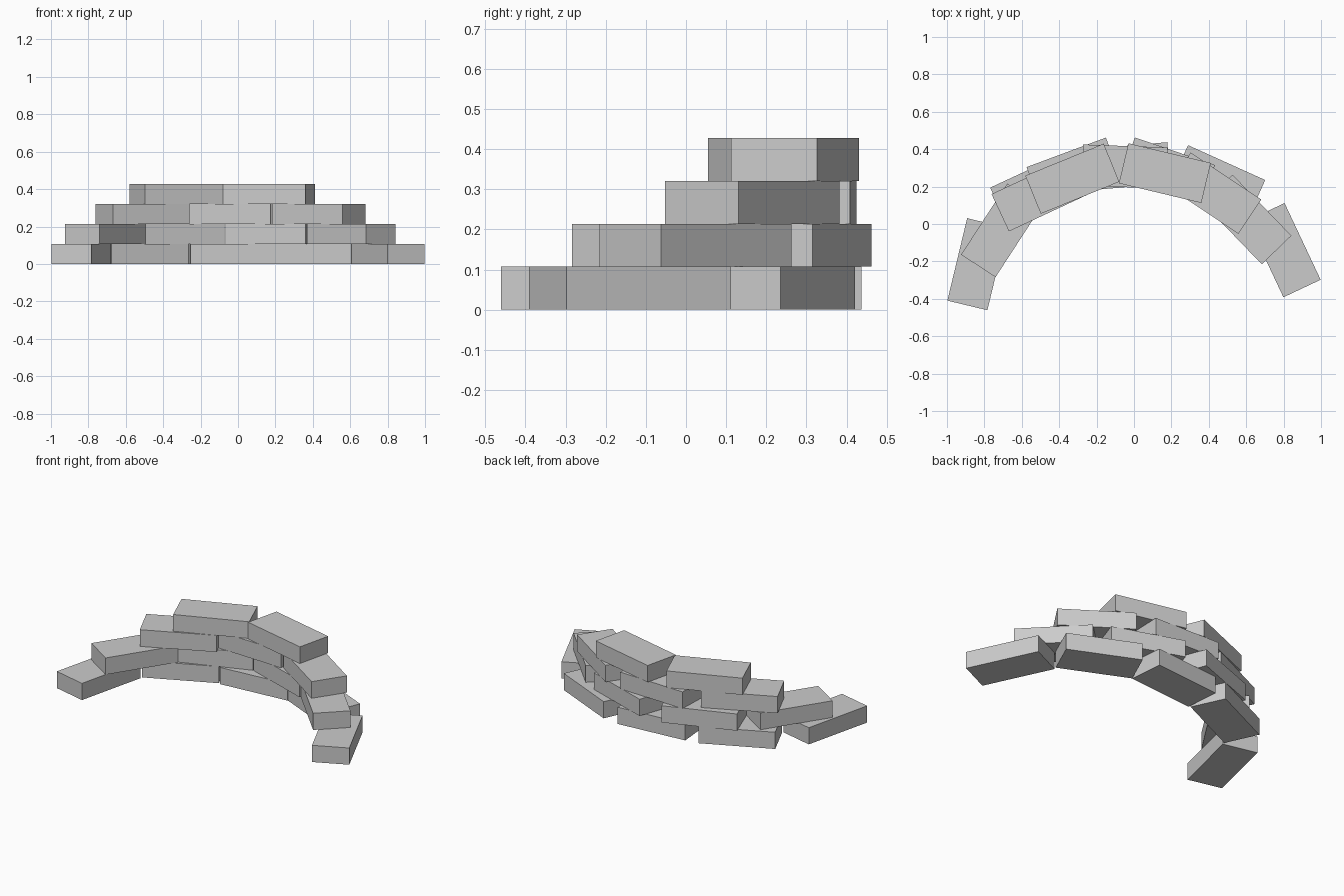
import bpy
from math import radians

LENGTH, WIDTH, HEIGHT = 0.453, 0.22, 0.107

# Each course, bottom to top: brick centre x, centre y, turn in degrees
courses = [
    [(-0.838, -0.215, 76.5), (-0.517, 0.190, 24.9), (-0.038, 0.308, 5),
     (0.450, 0.228, -24.3), (0.802, -0.140, -64.8)],
    [(-0.709, -0.034, 57), (-0.324, 0.280, 20.4),
     (0.183, 0.285, -19), (0.605, 0.024, -46)],
    [(-0.510, 0.156, 25), (-0.050, 0.307, -2), (0.431, 0.165, -33.7)],
    [(-0.330, 0.242, 22.2), (0.165, 0.272, -13.4)],
]


def brick(name, x, y, z, turn):
    bpy.ops.mesh.primitive_cube_add(size=1, location=(x, y, z),
                                    rotation=(0, 0, radians(turn)))
    ob = bpy.context.object
    ob.name = name
    ob.scale = (LENGTH, WIDTH, HEIGHT)


# Curved, stepped wall of loosely laid bricks
for row, bricks in enumerate(courses):
    for i, (x, y, turn) in enumerate(bricks):
        brick(f"course_{row + 1}_brick_{i + 1}", x, y,
              HEIGHT * (row + 0.5), turn)
